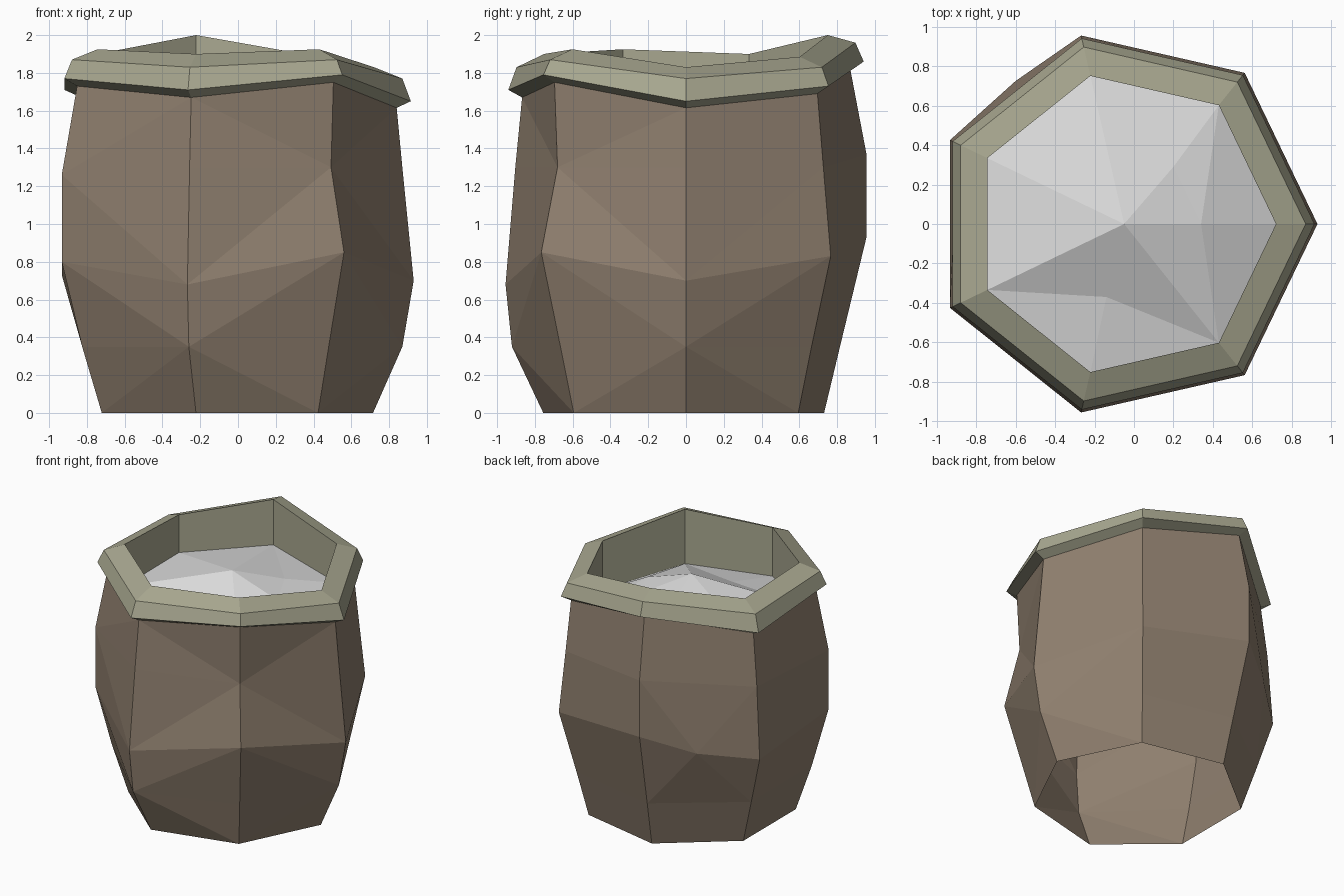
import bpy, math

if "Cube" in bpy.data.objects:
    bpy.data.objects.remove(bpy.data.objects["Cube"])

N, CX = 7, -0.05   # seven-sided barrel, axis slightly off centre


def material(name, rgb):
    m = bpy.data.materials.new(name)
    m.diffuse_color = (*rgb, 1)
    m.use_nodes = True
    m.node_tree.nodes["Principled BSDF"].inputs["Base Color"].default_value = m.diffuse_color
    return m


def ring(radii, heights):
    """One seven-sided ring; radii / heights are a number or one value per corner."""
    pts = []
    for i in range(N):
        a = 2 * math.pi * i / N
        r = radii[i] if isinstance(radii, list) else radii
        z = heights[i] if isinstance(heights, list) else heights
        pts.append((CX + r * math.cos(a), r * math.sin(a), z))
    return pts


def make(name, verts, faces, mat):
    me = bpy.data.meshes.new(name)
    me.from_pydata(verts, [], faces)
    me.materials.append(mat)
    me.update()
    ob = bpy.data.objects.new(name, me)
    bpy.context.collection.objects.link(ob)
    return ob


def loft(name, rings, mat, knots=(), bulge=None):
    """Skin the rings; panels beside a knot corner are creased diagonally."""
    verts = [p for r in rings for p in r]
    faces = []
    for k in range(len(rings) - 1):
        for i in range(N):
            j = (i + 1) % N
            a, b = k * N + i, k * N + j
            d, c = a + N, b + N
            if bulge and i == 2 and k == 1:        # panel below the bulge point
                m = len(rings) * N
                faces += [(a, b, m), (b, c, m), (d, a, m)]
            elif bulge and i == 2 and k == 2:      # panel above the bulge point
                m = len(rings) * N
                faces += [(m, b, c), (m, c, d), (a, m, d)]
            elif i in knots or j in knots:
                # crease from the knot's lower corner (middle bands) or upper corner
                if (i in knots) == (k in (1, 2)):
                    faces += [(a, b, c), (a, c, d)]
                else:
                    faces += [(a, b, d), (b, c, d)]
            else:
                faces.append((a, b, c, d))
    return make(name, verts + ([bulge] if bulge else []), faces, mat)


wood = material("brown_wood", (0.28, 0.217, 0.16))
trim = material("pale_olive_rim", (0.395, 0.39, 0.28))
white = material("white_contents", (0.74, 0.74, 0.74))

# corner order: right, back right, back, back left, front left, front, front right
top_z = [1.615, 1.69, 1.83, 1.68, 1.73, 1.67, 1.75]
low_z = [1.65, 1.73, 1.86, 1.71, 1.77, 1.71, 1.79]
edge_z = [1.77, 1.83, 1.96, 1.84, 1.87, 1.83, 1.87]
lip_z = [1.83, 1.885, 2.0, 1.90, 1.925, 1.90, 1.925]
fill_z = [1.45, 1.58, 1.646, 1.605, 1.60, 1.52, 1.50]

# rough-hewn barrel body, open underneath
loft("barrel_body", [
    ring([0.765, 0.76, 0.75, 0.745, 0.745, 0.775, 0.76], 0.0),
    ring([0.92, 0.85, 0.836, 0.86, 0.86, 0.945, 0.85], 0.35),
    ring(0.98, [0.70, 0.83, 0.93, 0.73, 0.80, 0.68, 0.85]),
    ring([0.92, 0.93, 0.98, 0.94, 0.98, 0.927, 0.87],
         [1.30, 1.30, 1.37, 1.28, 1.26, 1.30, 1.30]),
    ring(0.89, top_z)], wood, knots=(0, 5), bulge=(-0.60, 0.725, 0.80))

# overhanging rim with inner wall
loft("rim", [ring(0.89, top_z), ring(0.965, low_z), ring(0.92, edge_z),
             ring(0.77, lip_z), ring(0.77, fill_z)], trim)

# heaped contents: centre peak, right shoulder, front hollow, back-right hump
C, P, Q, R = N, N + 1, N + 2, N + 3
make("contents", ring(0.77, fill_z) + [(CX, 0, 1.78), (0.34, 0, 1.65),
                                       (-0.14, -0.37, 1.60), (0.20, 0.29, 1.67)],
     [(0, 1, P), (6, 0, P), (1, R, P), (R, C, P), (6, P, C), (1, 2, R), (2, C, R),
      (2, 3, C), (3, 4, C), (4, Q, C), (6, C, Q), (4, 5, Q), (5, 6, Q)], white)
